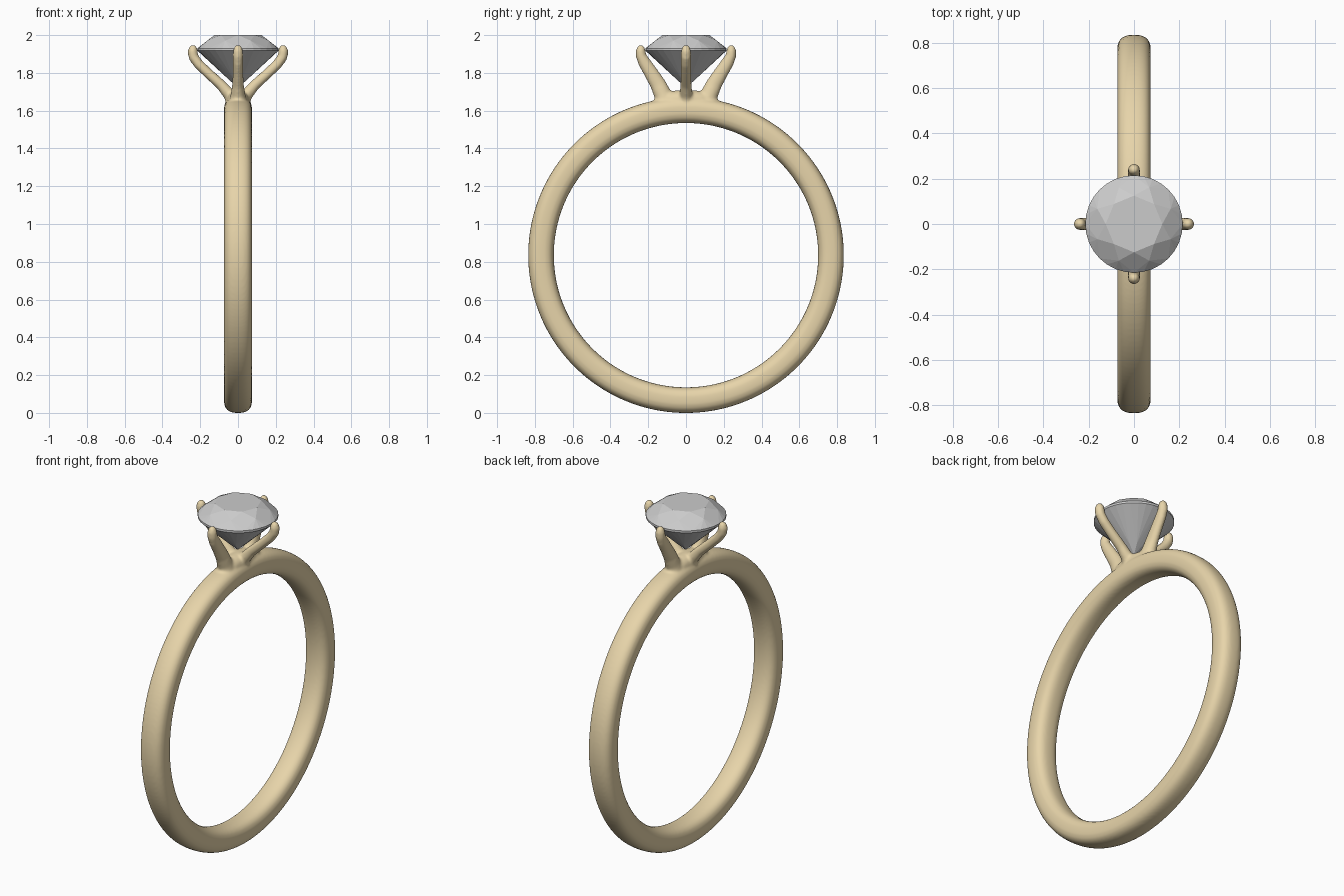
import bpy, bmesh, math
from mathutils import Vector

if "Cube" in bpy.data.objects:
    bpy.data.objects.remove(bpy.data.objects["Cube"])

gold = bpy.data.materials.new("gold")
gold.diffuse_color = (0.80, 0.66, 0.40, 1)
gold.use_nodes = True
gold.node_tree.nodes["Principled BSDF"].inputs["Base Color"].default_value = gold.diffuse_color
CZ = 0.835  # centre height of the band


def bridge(bm, a, b):
    n = len(a)
    for i in range(n):
        bm.faces.new((a[i], a[(i + 1) % n], b[(i + 1) % n], b[i]))


def add_band(bm, radius=0.7675, half_w=0.074, half_t=0.068, power=2.6, segs=160, sides=32):
    rings = []
    for k in range(segs):
        t = 2 * math.pi * k / segs
        ring = []
        for i in range(sides):
            a = 2 * math.pi * i / sides
            c, s = math.cos(a), math.sin(a)
            x = half_w * math.copysign(abs(c) ** (2 / power), c)
            r = radius + half_t * math.copysign(abs(s) ** (2 / power), s)
            ring.append(bm.verts.new((x, r * math.cos(t), CZ + r * math.sin(t))))
        rings.append(ring)
    for k in range(segs):
        bridge(bm, rings[k], rings[(k + 1) % segs])


def add_prong(bm, path, angle, sides=16):
    # path rows: distance from axis, height, half depth, half width
    out = Vector((math.cos(angle), math.sin(angle), 0))
    side = Vector((-math.sin(angle), math.cos(angle), 0))
    up = Vector((0, 0, 1))
    rings = []
    for k, (r, z, depth, width) in enumerate(path):
        p, q = path[max(k - 1, 0)], path[min(k + 1, len(path) - 1)]
        d = Vector((q[0] - p[0], q[1] - p[1])).normalized()
        normal = out * d.y - up * d.x
        centre = out * r + up * z
        rings.append([bm.verts.new(centre + normal * depth * math.cos(a) + side * width * math.sin(a))
                      for a in (2 * math.pi * i / sides for i in range(sides))])
    for a, b in zip(rings, rings[1:]):
        bridge(bm, a, b)
    bm.faces.new(rings[0])
    bm.faces.new(rings[-1])


# Band, hub and four prongs fused into one smooth casting
bm = bmesh.new()
add_band(bm)
hub = bmesh.ops.create_uvsphere(bm, u_segments=32, v_segments=16, radius=1)["verts"]
for v in hub:
    v.co = (v.co.x * 0.06, v.co.y * 0.16, 1.655 + v.co.z * 0.055)

cross_prong = [(0.02, 1.62, .04, .05), (0.04, 1.68, .035, .035), (0.09, 1.737, .028, .03),
               (0.16, 1.80, .027, .028), (0.21, 1.848, .027, .028), (0.236, 1.885, .027, .027),
               (0.24, 1.915, .027, .027), (0.237, 1.936, .021, .021), (0.235, 1.948, .009, .009)]
band_prong = [(0.11, 1.62, .065, .055), (0.12, 1.68, .048, .04), (0.148, 1.74, .043, .03),
              (0.185, 1.80, .038, .028), (0.22, 1.855, .034, .027), (0.238, 1.89, .028, .027),
              (0.24, 1.917, .026, .026), (0.238, 1.937, .02, .02), (0.236, 1.948, .009, .009)]
for k in range(4):
    add_prong(bm, band_prong if k % 2 else cross_prong, k * math.pi / 2)
bmesh.ops.recalc_face_normals(bm, faces=bm.faces)
mesh = bpy.data.meshes.new("ring_band_and_prongs")
bm.to_mesh(mesh)
bm.free()
mesh.materials.append(gold)
ring = bpy.data.objects.new("ring_band_and_prongs", mesh)
bpy.context.collection.objects.link(ring)
rem = ring.modifiers.new("fuse", 'REMESH')
rem.mode = 'VOXEL'
rem.voxel_size = 0.008
rem.use_smooth_shade = True
smooth = ring.modifiers.new("blend", 'SMOOTH')
smooth.factor = 0.5
smooth.iterations = 6

# Round brilliant stone, flat facets from the hull of its facet corners
bm = bmesh.new()


def circle(n, r, z, turn=0.0):
    for i in range(n):
        a = 2 * math.pi * i / n + turn
        bm.verts.new((r * math.cos(a), r * math.sin(a), z))


circle(8, 0.125, 2.0)                   # table
circle(8, 0.175, 1.971, math.pi / 8)    # star tips
circle(32, 0.215, 1.93)                 # girdle top
circle(32, 0.215, 1.918)                # girdle bottom
circle(8, 0.05, 1.763, math.pi / 8)     # lower facets
bm.verts.new((0, 0, 1.72))              # culet
bmesh.ops.convex_hull(bm, input=bm.verts[:])
bmesh.ops.dissolve_limit(bm, angle_limit=math.radians(1), verts=bm.verts[:], edges=bm.edges[:])
bmesh.ops.recalc_face_normals(bm, faces=bm.faces)
mesh = bpy.data.meshes.new("gemstone")
bm.to_mesh(mesh)
bm.free()
bpy.context.collection.objects.link(bpy.data.objects.new("gemstone", mesh))
